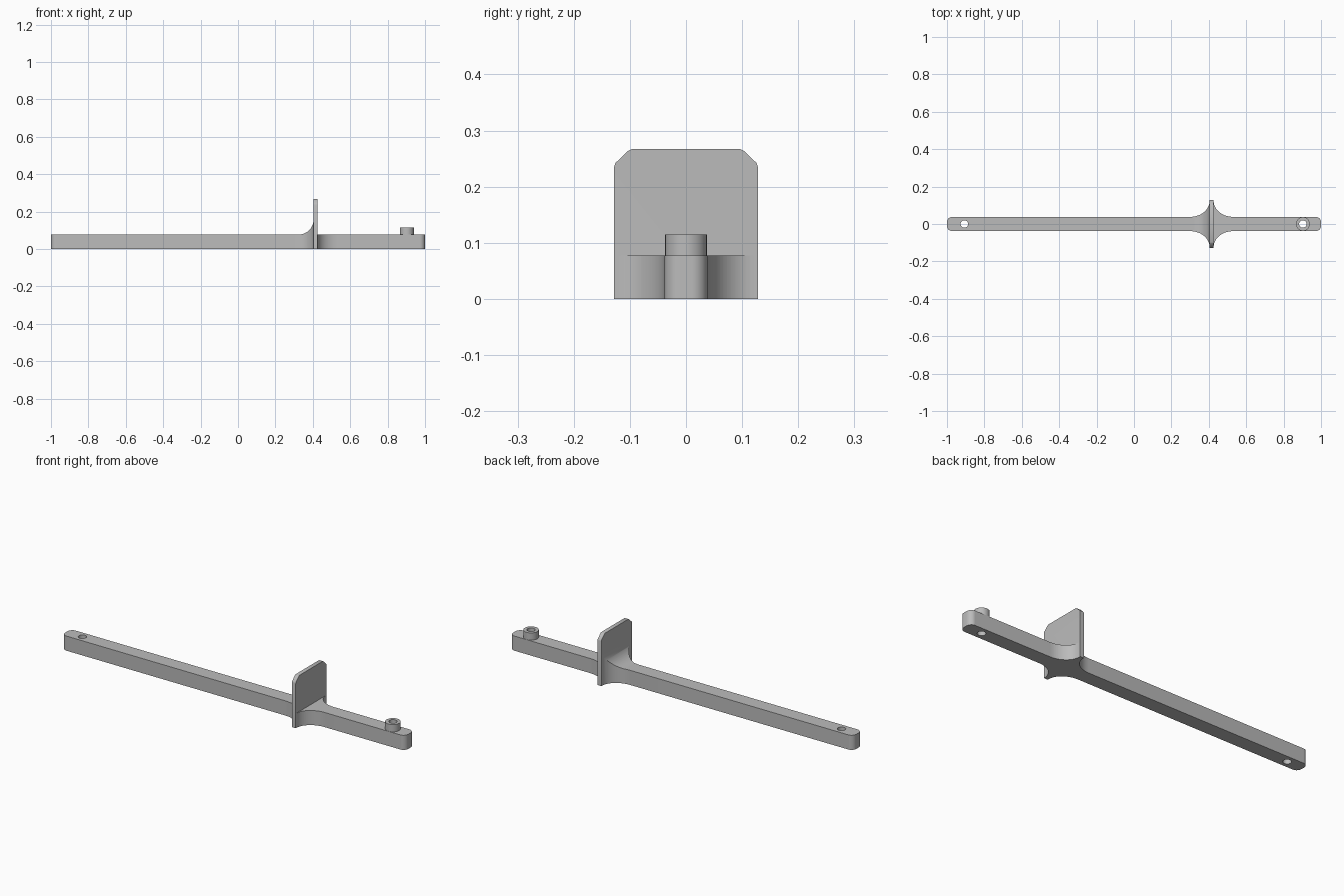
import bpy, bmesh, math

if "Cube" in bpy.data.objects:
    bpy.data.objects.remove(bpy.data.objects["Cube"])

grey = bpy.data.materials.new("plain grey")
grey.diffuse_color = (0.5, 0.5, 0.5, 1)
grey.use_nodes = True
grey.node_tree.nodes["Principled BSDF"].inputs["Base Color"].default_value = grey.diffuse_color

HALF, TOP = 0.038, 0.077        # bar half width and height
PLATE_L, PLATE_R = 0.404, 0.426  # plate faces
HOLES = (-0.907, 0.903)
QUARTER = [math.radians(a) for a in range(0, 91, 6)]


def make_object(name, bm):
    bmesh.ops.recalc_face_normals(bm, faces=bm.faces)
    mesh = bpy.data.meshes.new(name)
    bm.to_mesh(mesh)
    bm.free()
    mesh.materials.append(grey)
    ob = bpy.data.objects.new(name, mesh)
    bpy.context.collection.objects.link(ob)
    return ob


def loft(name, sections):
    """Rectangular sections (x, half width, top) joined along x."""
    bm = bmesh.new()
    rings = [[bm.verts.new((x, y, z)) for y, z in ((-w, 0), (w, 0), (w, t), (-w, t))]
             for x, w, t in sections]
    for a, b in zip(rings, rings[1:]):
        for i in range(4):
            j = (i + 1) % 4
            bm.faces.new((a[i], a[j], b[j], b[i]))
    bm.faces.new(rings[0])
    bm.faces.new(rings[-1])
    return make_object(name, bm)


def cylinder(name, x, radius, z0, z1):
    bm = bmesh.new()
    bmesh.ops.create_cone(bm, cap_ends=True, segments=48, radius1=radius,
                          radius2=radius, depth=z1 - z0)
    bmesh.ops.translate(bm, verts=bm.verts, vec=(x, 0, (z0 + z1) / 2))
    return make_object(name, bm)


def boolean(target, other, operation):
    mod = target.modifiers.new(operation.lower(), 'BOOLEAN')
    mod.operation, mod.object, mod.solver = operation, other, 'EXACT'
    bpy.context.view_layer.objects.active = target
    bpy.ops.object.modifier_apply(modifier=mod.name)
    bpy.data.objects.remove(other)


def end_width(d, r=0.028):
    """Half width at distance d from a rounded bar end."""
    return HALF - r + math.sqrt(max(0, r * r - (r - d) ** 2))


def flare_width(d, rx=0.105, ry=0.085):
    """Half width at distance d from the plate."""
    if d >= rx:
        return HALF
    return HALF + ry - ry * math.sqrt(1 - (1 - d / rx) ** 2)


def fillet_top(d, r=0.08):
    """Height of the sweep up the plate at distance d."""
    if d >= r:
        return TOP
    return TOP + r - math.sqrt(r * r - (r - d) ** 2)


ends = [0.028 * (1 - math.cos(a)) for a in QUARTER]
flare = sorted({0.105 * (1 - math.cos(a)) for a in QUARTER} |
               {0.08 * (1 - math.cos(a)) for a in QUARTER})

# long arm, sweeping out and up into the plate
arm = loft("arm", [(-1 + d, end_width(d), TOP) for d in ends] +
           [(PLATE_L - d, flare_width(d), fillet_top(d)) for d in reversed(flare)] +
           [(PLATE_L + 0.011, flare_width(0), fillet_top(0))])

# short arm, flared sideways only
short_arm = loft("short_arm", [(PLATE_R - 0.011, flare_width(0), TOP)] +
                 [(PLATE_R + d, flare_width(d), TOP) for d in flare] +
                 [(1 - d, end_width(d), TOP) for d in reversed(ends)])

# upright plate with softened cut corners
half = [(0.128, 0), (0.128, 0.236), (0.126, 0.242), (0.103, 0.264), (0.097, 0.267)]
bm = bmesh.new()
outline = half + [(-y, z) for y, z in reversed(half)]
face = bm.faces.new([bm.verts.new((PLATE_L, y, z)) for y, z in outline])
side = bmesh.ops.extrude_face_region(bm, geom=[face])
bmesh.ops.translate(bm, vec=(PLATE_R - PLATE_L, 0, 0),
                    verts=[v for v in side["geom"] if isinstance(v, bmesh.types.BMVert)])
plate = make_object("plate", bm)

# raised boss
boss = cylinder("boss", HOLES[1], 0.037, 0.02, 0.115)

# join the solid and drill the pin holes
for part in (plate, short_arm, boss):
    boolean(arm, part, 'UNION')
for x in HOLES:
    boolean(arm, cylinder("pin_hole", x, 0.02, -0.1, 0.3), 'DIFFERENCE')

arm.name = "arm_with_plate"
arm.select_set(True)
bpy.context.view_layer.objects.active = arm
bpy.ops.object.shade_smooth_by_angle(angle=math.radians(30))
